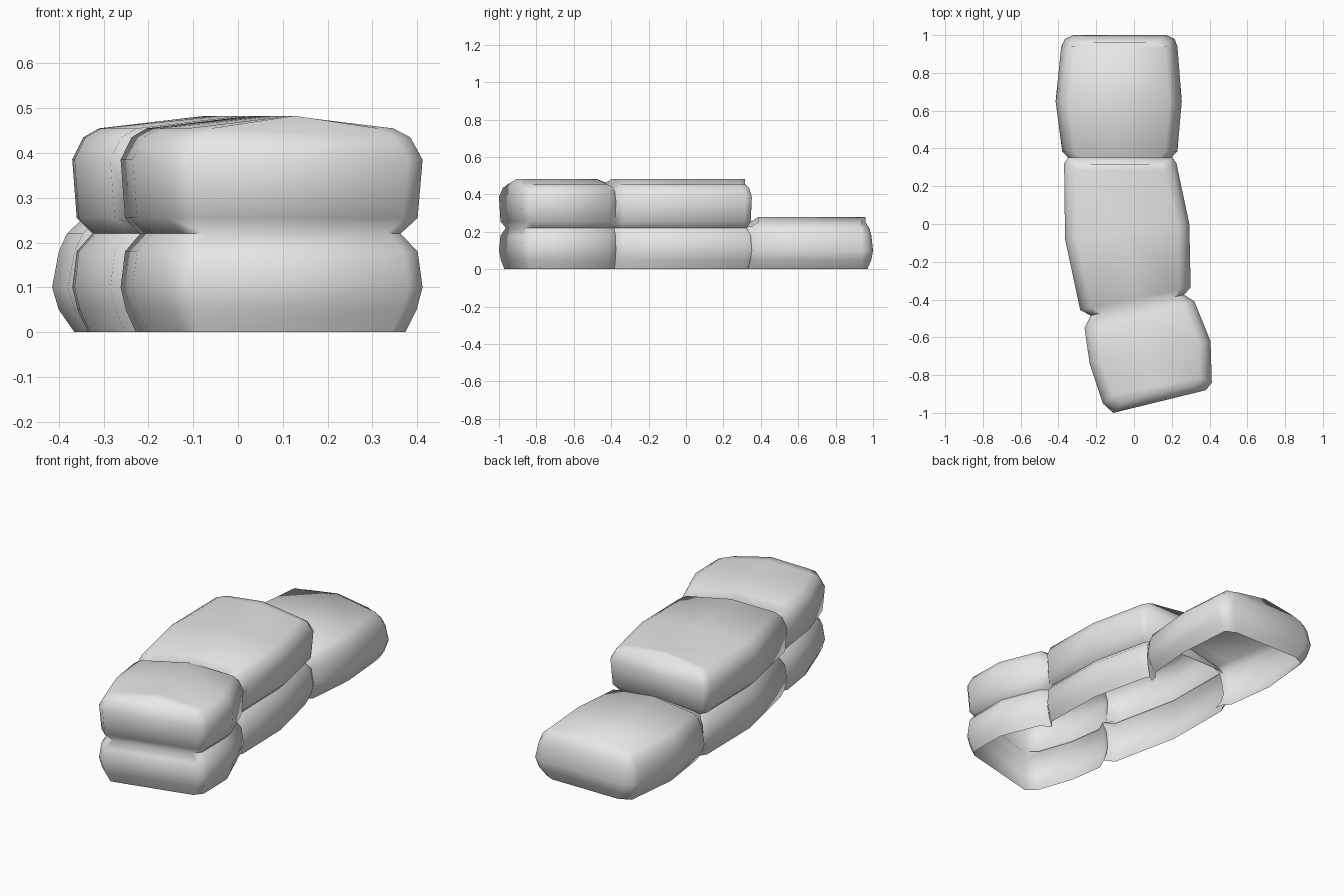
import bpy, bmesh, math
from mathutils import Vector

if "Cube" in bpy.data.objects:
    bpy.data.objects.remove(bpy.data.objects["Cube"], do_unlink=True)

cloth = bpy.data.materials.new("grey_cloth")
cloth.use_nodes = True
GREY = (0.8, 0.8, 0.8, 1)
cloth.diffuse_color = GREY
cloth.node_tree.nodes["Principled BSDF"].inputs["Base Color"].default_value = GREY
CROWN = 0.028


def bag_shell(name, left, right, levels, front_from, back_from, seams=()):
    """Loft a hollow shell, open below. left/right are paired plan points,
    levels are (inset, height); end walls exist only from the given level up."""
    bm = bmesh.new()
    last, top = len(left) - 1, len(levels) - 1
    L, R, mid = [], [], []
    for i, (a, b) in enumerate(zip(left, right)):
        a, b = Vector(a), Vector(b)
        across = (b - a).normalized()
        along = Vector((-across.y, across.x))
        # end stations also draw in lengthways
        pull = 0
        if i < 2 and front_from is not None:
            pull = 0.6
        elif i > last - 2 and back_from is not None:
            pull = -0.6
        rows = ([], [])
        for inset, z in levels:
            if i in seams and z > 0.24:
                z -= 0.02
            for row, p, side in ((rows[0], a, 1), (rows[1], b, -1)):
                q = p + across * inset * side + along * inset * pull
                row.append(bm.verts.new((q.x, q.y, z)))
        L.append(rows[0])
        R.append(rows[1])
        m = (rows[0][top].co + rows[1][top].co) / 2
        m.z += CROWN
        mid.append(bm.verts.new(m))
    # side walls and crowned top
    for i in range(last):
        for row in (L, R):
            for k in range(top):
                bm.faces.new((row[i][k], row[i + 1][k], row[i + 1][k + 1], row[i][k + 1]))
            bm.faces.new((row[i][top], row[i + 1][top], mid[i + 1], mid[i]))
    # end walls
    for i, start in ((0, front_from), (last, back_from)):
        if start is None:
            continue
        for k in range(start, top):
            ring = [L[i][k], R[i][k], R[i][k + 1]]
            if k == top - 1:
                ring.append(mid[i])
            bm.faces.new(ring + [L[i][k + 1]])
    bmesh.ops.recalc_face_normals(bm, faces=bm.faces)
    if sum(f.normal.z * f.calc_area() for f in bm.faces) < 0:
        bmesh.ops.reverse_faces(bm, faces=bm.faces)
    mesh = bpy.data.meshes.new(name)
    bm.to_mesh(mesh)
    bm.free()
    mesh.materials.append(cloth)
    obj = bpy.data.objects.new(name, mesh)
    bpy.context.collection.objects.link(obj)
    bpy.ops.object.select_all(action='DESELECT')
    obj.select_set(True)
    bpy.context.view_layer.objects.active = obj
    bpy.ops.object.shade_smooth_by_angle(angle=math.radians(65))
    return obj


# Two-high stack: front and middle bags, pinched at their shared seam
bag_shell(
    "stacked_bags",
    left=[(-0.11, -1), (-0.165, -0.95), (-0.235, -0.74), (-0.262, -0.55), (-0.23, -0.485),
          (-0.285, -0.455), (-0.365, -0.08), (-0.37, 0.32), (-0.35, 0.352)],
    right=[(0.38, -0.88), (0.412, -0.84), (0.405, -0.62), (0.32, -0.41), (0.265, -0.375),
           (0.3, -0.335), (0.293, 0), (0.225, 0.32), (0.205, 0.352)],
    levels=[(0.035, 0), (0.012, 0.05), (0, 0.1), (0.01, 0.18), (0.045, 0.22),
            (0.01, 0.255), (0, 0.385), (0.025, 0.435), (0.06, 0.455)],
    front_from=0, back_from=4, seams=(4,))

# Single bag at the back, open where it meets the stack
bag_shell(
    "back_bag",
    left=[(-0.34, 0.31), (-0.35, 0.355), (-0.38, 0.385), (-0.415, 0.65), (-0.385, 0.94),
          (-0.365, 0.98), (-0.32, 1)],
    right=[(0.19, 0.31), (0.2, 0.355), (0.23, 0.385), (0.253, 0.65), (0.23, 0.94),
           (0.215, 0.98), (0.17, 1)],
    levels=[(0.05, 0), (0.015, 0.05), (0, 0.1), (0.015, 0.18), (0.033, 0.22), (0.065, 0.25)],
    front_from=None, back_from=0, seams=(0, 1))
